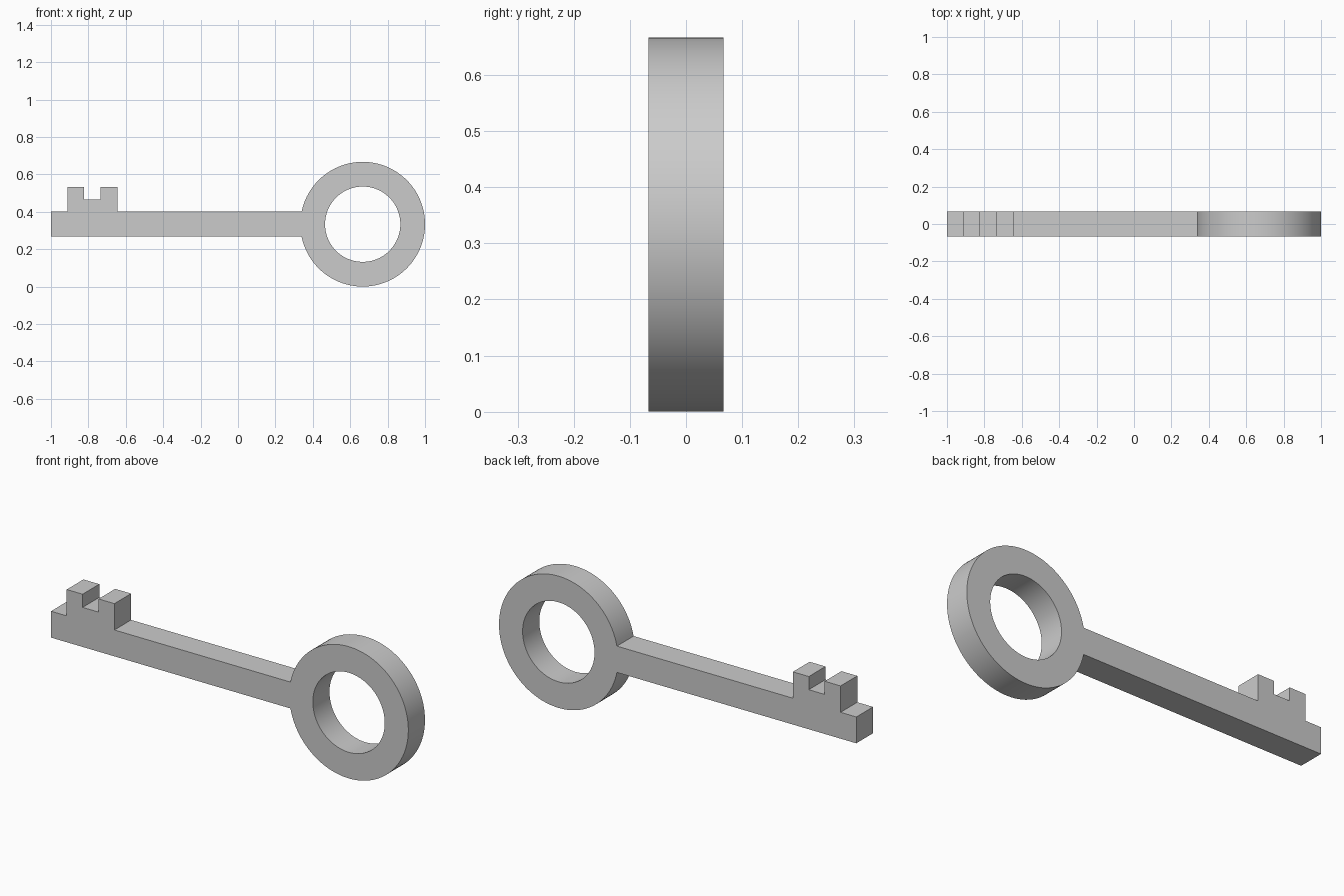
import bpy, bmesh
from math import sin, cos, pi, asin, radians

if "Cube" in bpy.data.objects:
    bpy.data.objects.remove(bpy.data.objects["Cube"])

U = 1 / 15                      # key is laid out on a 30 x 10 unit grid
CX, CZ = 10 * U, 5 * U          # centre of the ring handle
R_OUT, R_IN, HALF = 5 * U, 3.02 * U, U
SEGS = 96


def arc(radius, start, end, n):
    return [(CX + radius * cos(start + (end - start) * i / n),
             CZ + radius * sin(start + (end - start) * i / n)) for i in range(n + 1)]


def add_loop(curve, points):
    spline = curve.splines.new('POLY')
    spline.points.add(len(points) - 1)
    for p, (x, z) in zip(spline.points, points):
        p.co = (x, z, 0, 1)
    spline.use_cyclic_u = True


# Outline: ring from lower to upper shaft corner, then shaft with the notched bit
a = asin(HALF / R_OUT)
low, mid, top = CZ + U, CZ + 2 * U, CZ + 3 * U
outline = arc(R_OUT, -pi + a, pi - a, SEGS)
outline += [(-0.645, low), (-0.645, top), (-0.734, top), (-0.734, mid),
            (-0.823, mid), (-0.823, top), (-0.912, top), (-0.912, low),
            (-1, low), (-1, CZ - U)]

# Filled profile with a round hole, extruded to the key thickness
curve = bpy.data.curves.new("key", 'CURVE')
curve.dimensions = '2D'
curve.fill_mode = 'BOTH'
curve.extrude = U
add_loop(curve, outline)
add_loop(curve, arc(R_IN, 0, 2 * pi, SEGS)[:-1])

key = bpy.data.objects.new("key", curve)
bpy.context.collection.objects.link(key)
key.rotation_euler = (pi / 2, 0, 0)
bpy.context.view_layer.objects.active = key
key.select_set(True)
bpy.ops.object.convert(target='MESH')
bpy.ops.object.transform_apply(location=False, rotation=True, scale=False)

# Weld caps to sides, merge flat faces' triangulation where possible
bm = bmesh.new()
bm.from_mesh(key.data)
bmesh.ops.remove_doubles(bm, verts=bm.verts, dist=1e-5)
bmesh.ops.recalc_face_normals(bm, faces=bm.faces)
bm.to_mesh(key.data)
bm.free()

# Smooth ring walls, sharp edges elsewhere
bpy.ops.object.shade_smooth_by_angle(angle=radians(30))
